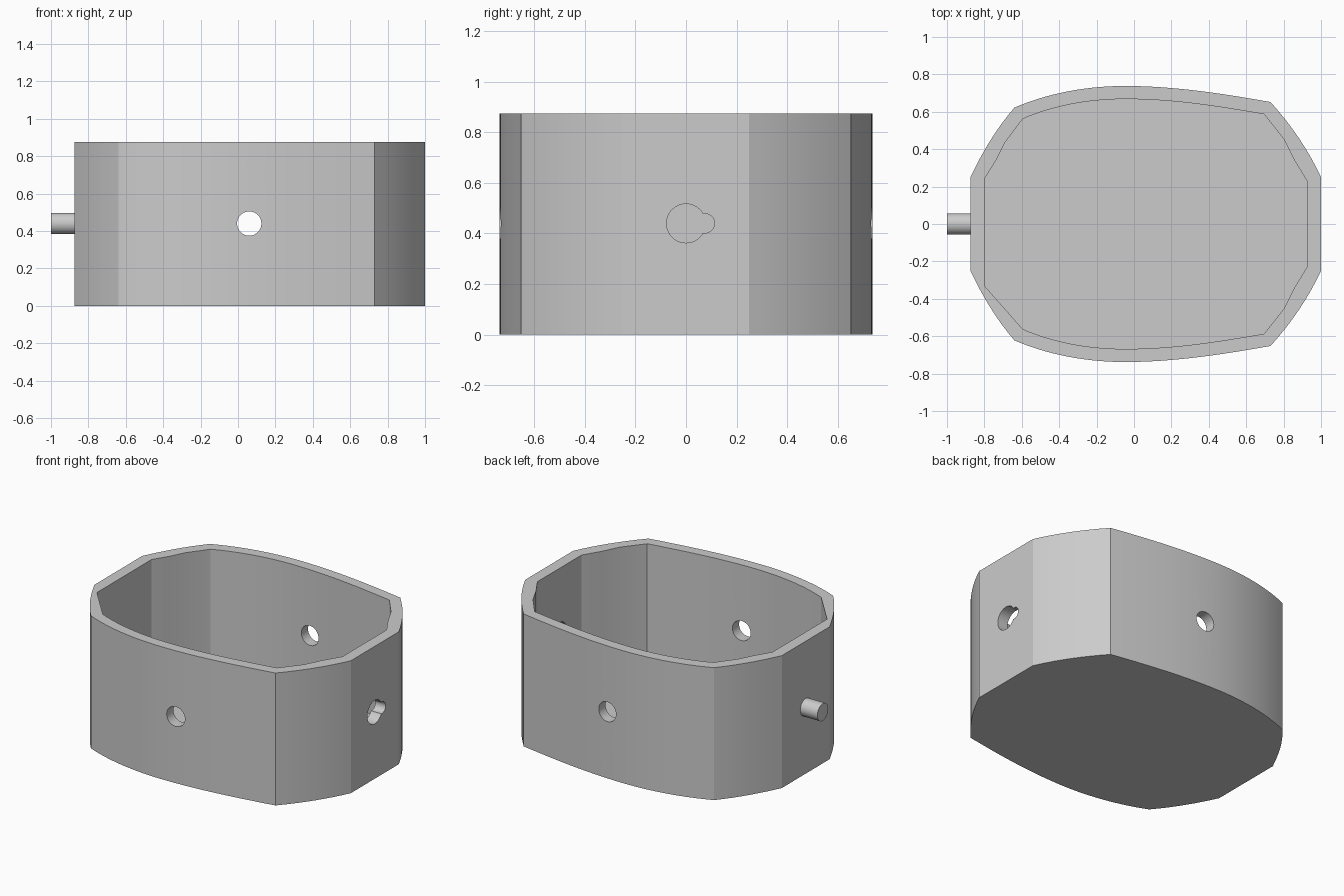
import bpy, bmesh, math
from mathutils import Vector
from mathutils.geometry import interpolate_bezier

if "Cube" in bpy.data.objects:
    bpy.data.objects.remove(bpy.data.objects["Cube"])

H, FLOOR, MID = 0.875, 0.07, 0.44

grey = bpy.data.materials.new("plain grey")
grey.diffuse_color = (0.6, 0.6, 0.6, 1)
grey.use_nodes = True
grey.node_tree.nodes["Principled BSDF"].inputs["Base Color"].default_value = grey.diffuse_color


def curve(a, b, c, d, n):
    """Points along a bezier, without the last one."""
    return [p.xy for p in interpolate_bezier(*(Vector((*q, 0)) for q in (a, b, c, d)), n + 1)][:-1]


def prism(name, outline, z0, z1):
    bm = bmesh.new()
    face = bm.faces.new([bm.verts.new((p[0], p[1], z0)) for p in outline])
    ext = bmesh.ops.extrude_face_region(bm, geom=[face])
    verts = [g for g in ext["geom"] if isinstance(g, bmesh.types.BMVert)]
    bmesh.ops.translate(bm, verts=verts, vec=(0, 0, z1 - z0))
    bmesh.ops.recalc_face_normals(bm, faces=bm.faces)
    me = bpy.data.meshes.new(name)
    bm.to_mesh(me)
    bm.free()
    ob = bpy.data.objects.new(name, me)
    me.materials.append(grey)
    bpy.context.collection.objects.link(ob)
    return ob


def rod(name, r, length, loc, rot):
    bpy.ops.mesh.primitive_cylinder_add(vertices=40, radius=r, depth=length, location=loc, rotation=rot)
    ob = bpy.context.object
    ob.name = name
    ob.data.materials.append(grey)
    return ob


def smooth(ob, angle):
    bpy.ops.object.select_all(action="DESELECT")
    ob.select_set(True)
    bpy.context.view_layer.objects.active = ob
    bpy.ops.object.shade_smooth_by_angle(angle=math.radians(angle))


def mirrored(half):
    return half + [Vector((p[0], -p[1])) for p in reversed(half)]


# Half outlines, running left to right over the back
outer = (curve((-0.875, 0.25), (-0.81, 0.385), (-0.74, 0.505), (-0.64, 0.622), 8)
         + curve((-0.64, 0.622), (-0.46, 0.70), (-0.25, 0.738), (-0.05, 0.738), 14)
         + curve((-0.05, 0.738), (0.20, 0.738), (0.45, 0.702), (0.73, 0.652), 14)
         + curve((0.73, 0.652), (0.845, 0.525), (0.935, 0.39), (1.0, 0.25), 8)
         + [Vector((1.0, 0.25))])
right = curve((-0.595, 0.562), (-0.43, 0.633), (-0.24, 0.668), (-0.05, 0.668), 14) \
    + curve((-0.05, 0.668), (0.20, 0.668), (0.42, 0.634), (0.695, 0.587), 14) \
    + [Vector(p) for p in ((0.695, 0.587), (0.80, 0.455), (0.855, 0.345), (0.925, 0.23))]
back_left = [Vector(p) for p in ((-0.80, 0.24), (-0.735, 0.345), (-0.69, 0.435))]
front_left = [Vector((-0.80, -0.33))]
inner = back_left + right + [Vector((p[0], -p[1])) for p in reversed(right)] + front_left

# Open box shell
shell = prism("box_shell", mirrored(outer), 0, H)
cutters = [
    prism("cavity_cutter", inner, FLOOR, H + 0.2),
    rod("side_hole_cutter", 0.065, 2.0, (0.06, 0, MID), (math.pi / 2, 0, 0)),
    rod("keyhole_cutter", 0.077, 0.4, (1.0, 0, MID), (0, math.pi / 2, 0)),
    rod("key_slot_cutter", 0.038, 0.4, (1.0, 0.075, MID), (0, math.pi / 2, 0)),
]
for c in cutters:
    mod = shell.modifiers.new(c.name, "BOOLEAN")
    mod.operation, mod.object, mod.solver = "DIFFERENCE", c, "EXACT"

# Bake the cuts, then drop the cutters
dg = bpy.context.evaluated_depsgraph_get()
dg.update()
shell_mesh = bpy.data.meshes.new_from_object(shell.evaluated_get(dg))
shell.modifiers.clear()
shell.data = shell_mesh
for c in cutters:
    bpy.data.objects.remove(c)
smooth(shell, 14)

# Latch pin on the left end
pin = rod("latch_pin", 0.057, 0.15, (-0.925, 0, MID), (0, math.pi / 2, 0))
smooth(pin, 30)
